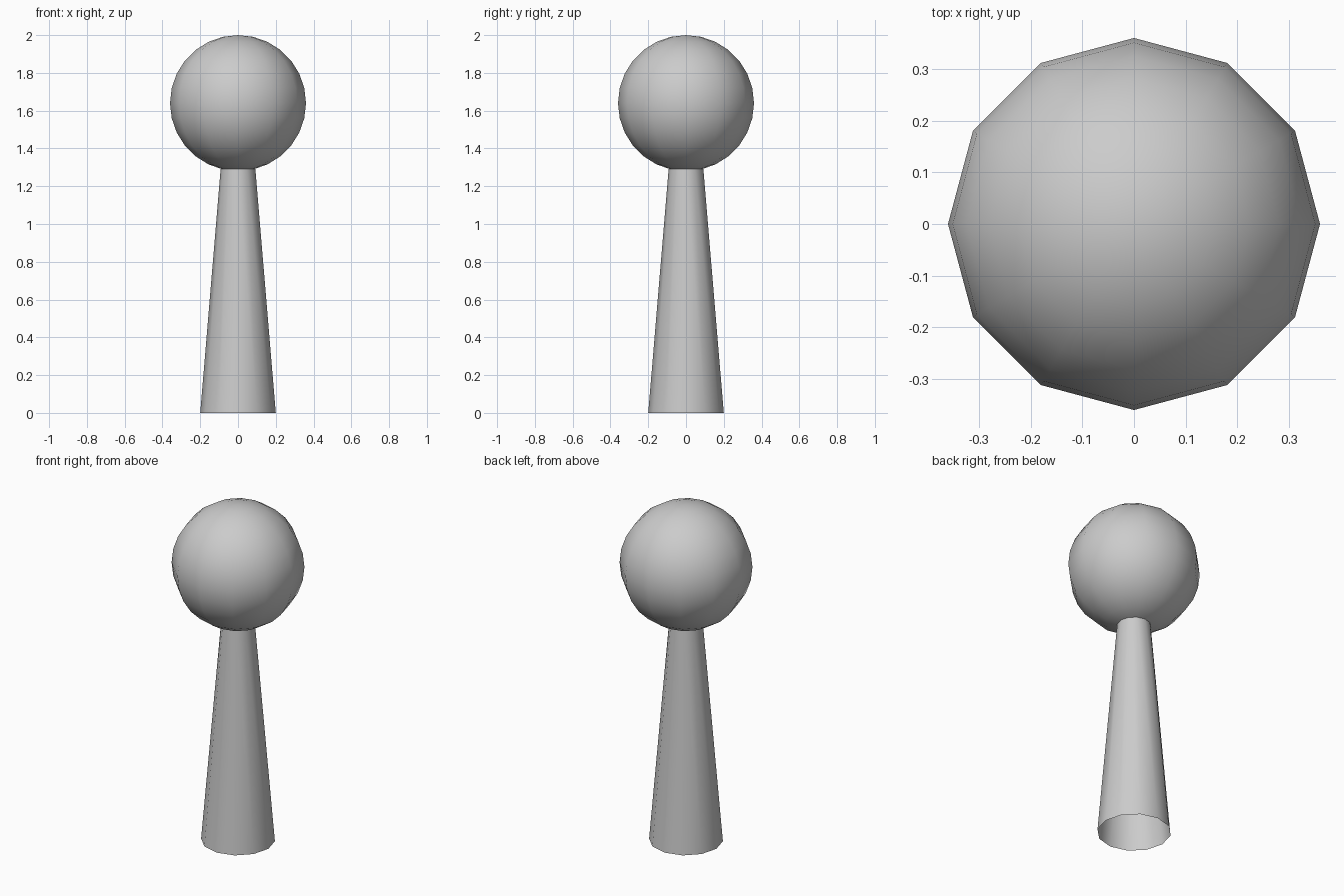
import bpy
import math

if "Cube" in bpy.data.objects:
    bpy.data.objects.remove(bpy.data.objects["Cube"])

SIDES = 12


def smooth(obj, name, angle=40):
    obj.name = name
    bpy.ops.object.shade_smooth_by_angle(angle=math.radians(angle))


# Tapered, open-ended stem
stem_height = 1.29
bpy.ops.mesh.primitive_cone_add(vertices=SIDES, radius1=0.2, radius2=0.092,
                                depth=stem_height, end_fill_type='NOTHING',
                                location=(0, 0, stem_height / 2))
smooth(bpy.context.object, "stem")

# Round head, with a vertex on each axis
bpy.ops.mesh.primitive_uv_sphere_add(segments=SIDES, ring_count=14, radius=0.36,
                                     location=(0, 0, 1.64))
smooth(bpy.context.object, "head")
